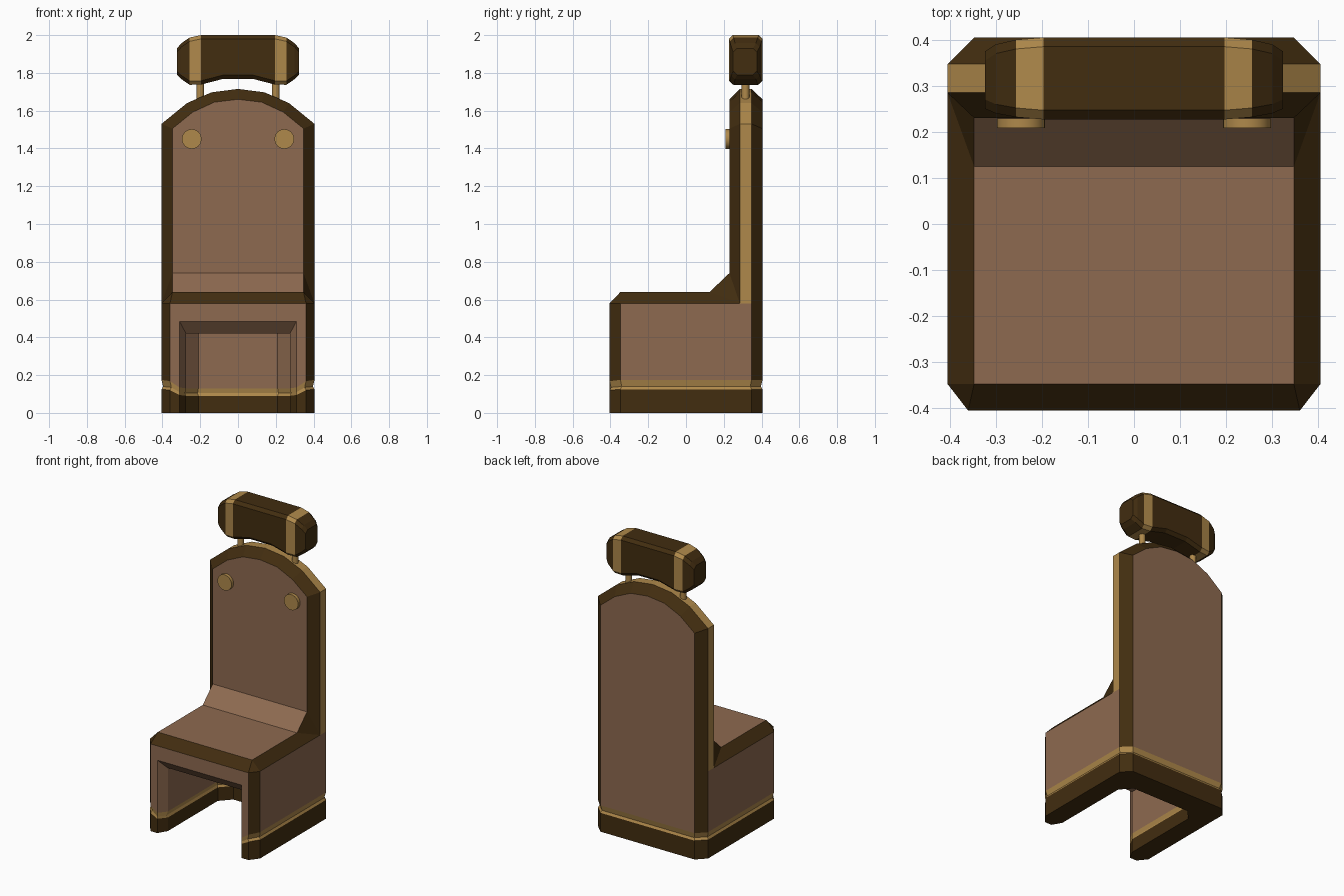
import bpy, bmesh, math

if "Cube" in bpy.data.objects:
    bpy.data.objects.remove(bpy.data.objects["Cube"])


def material(name, rgb):
    m = bpy.data.materials.new(name)
    m.diffuse_color = (*rgb, 1)
    m.use_nodes = True
    m.node_tree.nodes["Principled BSDF"].inputs["Base Color"].default_value = m.diffuse_color
    return m


MATS = [material("brown_panel", (0.27, 0.144, 0.080)),
        material("dark_trim", (0.054, 0.026, 0.005)),
        material("gold_trim", (0.43, 0.25, 0.070))]
BROWN, DARK, GOLD = 0, 1, 2


class Builder:
    """Collects coloured faces given by corner positions into one object."""

    def __init__(self, name):
        self.name, self.bm = name, bmesh.new()

    def face(self, pts, mat):
        f = self.bm.faces.new([self.bm.verts.new(p) for p in pts])
        f.material_index = mat

    def both(self, pts, mat):
        self.face(pts, mat)
        self.face([(-x, y, z) for x, y, z in reversed(pts)], mat)

    def bridge(self, a, b, mats, closed=True):
        n = len(a)
        for i in range(n if closed else n - 1):
            j = (i + 1) % n
            m = mats[i] if isinstance(mats, list) else mats
            self.face([a[i], a[j], b[j], b[i]], m)

    def finish(self):
        bm = self.bm
        bmesh.ops.remove_doubles(bm, verts=bm.verts, dist=1e-4)
        bmesh.ops.recalc_face_normals(bm, faces=bm.faces)
        me = bpy.data.meshes.new(self.name)
        bm.to_mesh(me)
        bm.free()
        for m in MATS:
            me.materials.append(m)
        ob = bpy.data.objects.new(self.name, me)
        bpy.context.collection.objects.link(ob)
        return ob


# Base: U-shaped plan; per point x, y, band bottom, band top, wall top, notch scale
half = [(0.347, 0.405, 0.125, 0.175, 0.58, 0.98),
        (0.405, 0.347, 0.125, 0.175, 0.58, 0.98),
        (0.405, -0.347, 0.125, 0.175, 0.58, 0.98),
        (0.36, -0.405, 0.12, 0.168, 0.58, 0.98),
        (0.31, -0.405, 0.095, 0.135, 0.485, 1.0),
        (0.275, -0.345, 0.09, 0.13, 0.42, 1.02),
        (0.275, 0.18, 0.09, 0.13, 0.42, 1.02),
        (0.21, 0.25, 0.09, 0.13, 0.42, 1.02)]
plan = half + [(-p[0], *p[1:]) for p in reversed(half)]
b = Builder("base")
rings = [[(p[0], p[1], 0) for p in plan],
         [(p[0], p[1], p[2]) for p in plan],
         [(p[0] * p[5], p[1] * p[5], p[2] + 0.015) for p in plan],
         [(p[0], p[1], p[3]) for p in plan],
         [(p[0], p[1], p[4]) for p in plan]]
n = len(plan)
wall = [DARK if i in (0, 2, n - 2, n - 4) else BROWN for i in range(n)]
for i, m in enumerate((DARK, GOLD, GOLD, wall)):
    b.bridge(rings[i], rings[i + 1], m)
top = rings[4]
# Underside: back bar and two legs
u = rings[0]
b.face([u[0], u[7], u[8], u[15]], DARK)
b.both([u[0], u[1], u[6], u[7]], DARK)
b.both([u[1], u[2], u[5], u[6]], DARK)
b.both([u[2], u[3], u[4], u[5]], DARK)
# Lintel, its bevel and the recess ceiling
b.face([top[3], top[4], top[11], top[12]], BROWN)
b.face([top[4], top[5], top[10], top[11]], BROWN)
b.face(top[5:11], BROWN)
b.finish()

# Seat cushion with bevelled rim and sloped rear wedge
s = Builder("seat")
fl, sl = (0.36, -0.405, 0.58), (0.405, -0.347, 0.58)
ft, mt = (0.347, -0.347, 0.64), (0.347, 0.125, 0.64)
bt, bl = (0.347, 0.23, 0.74), (0.405, 0.285, 0.58)


def mx(p):
    return (-p[0], p[1], p[2])


s.face([fl, ft, mx(ft), mx(fl)], DARK)
s.face([ft, mt, mx(mt), mx(ft)], BROWN)
s.face([mt, bt, mx(bt), mx(mt)], BROWN)
s.both([fl, sl, ft], DARK)
s.both([sl, bl, mt, ft], DARK)
s.both([mt, bl, bt], DARK)
s.finish()

# Backrest: arched outline lofted through bevel, gold edge and bevel
outer = [(0.405, 0.58), (0.405, 1.53), (0.27, 1.64), (0.14, 1.697), (0, 1.715)]
inner = [(0.347, 0.58), (0.347, 1.505), (0.24, 1.592), (0.125, 1.645), (0, 1.66)]


def arch(pts, y):
    return [(x, y, z) for x, z in pts] + [(-x, y, z) for x, z in pts[-2::-1]]


r = Builder("backrest")
loops = [arch(inner, 0.23), arch(outer, 0.285), arch(outer, 0.347), arch(inner, 0.405)]
for i, m in enumerate((DARK, GOLD, DARK)):
    r.bridge(loops[i], loops[i + 1], m, closed=False)
r.face(loops[0], BROWN)
r.face(loops[3], BROWN)
r.finish()

# Headrest: chamfered sections lofted along x (x, y0, y1, z0, z1)
stations = [(0.08, 0.227, 0.405, 1.768, 2.0), (0.196, 0.227, 0.405, 1.738, 2.0),
            (0.256, 0.232, 0.40, 1.737, 1.987), (0.30, 0.24, 0.39, 1.767, 1.957),
            (0.323, 0.25, 0.375, 1.79, 1.93)]
stations = [(-p[0], *p[1:]) for p in reversed(stations)] + stations


def section(x, y0, y1, z0, z1, c=0.02):
    return [(x, y0 + c, z0), (x, y1 - c, z0), (x, y1, z0 + c), (x, y1, z1 - c),
            (x, y1 - c, z1), (x, y0 + c, z1), (x, y0, z1 - c), (x, y0, z0 + c)]


h = Builder("headrest")
secs = [section(*p) for p in stations]
for i in range(len(secs) - 1):
    h.bridge(secs[i], secs[i + 1], GOLD if i in (2, 6) else DARK)
h.face(secs[0], DARK)
h.face(secs[-1], DARK)
h.finish()


# Headrest posts and round studs
def cylinder(name, loc, radius, depth, sides, rot=(0, 0, 0)):
    bpy.ops.mesh.primitive_cylinder_add(vertices=sides, radius=radius, depth=depth,
                                        location=loc, rotation=rot)
    ob = bpy.context.object
    ob.name = name
    ob.data.materials.append(MATS[GOLD])
    bpy.ops.object.shade_smooth_by_angle(angle=math.radians(35))


for side, sx in (("left", -1), ("right", 1)):
    cylinder(f"headrest_post_{side}", (sx * 0.2, 0.315, 1.70), 0.02, 0.16, 12)
    cylinder(f"stud_{side}", (sx * 0.245, 0.2185, 1.45), 0.052, 0.021, 24,
             (math.pi / 2, 0, 0))
